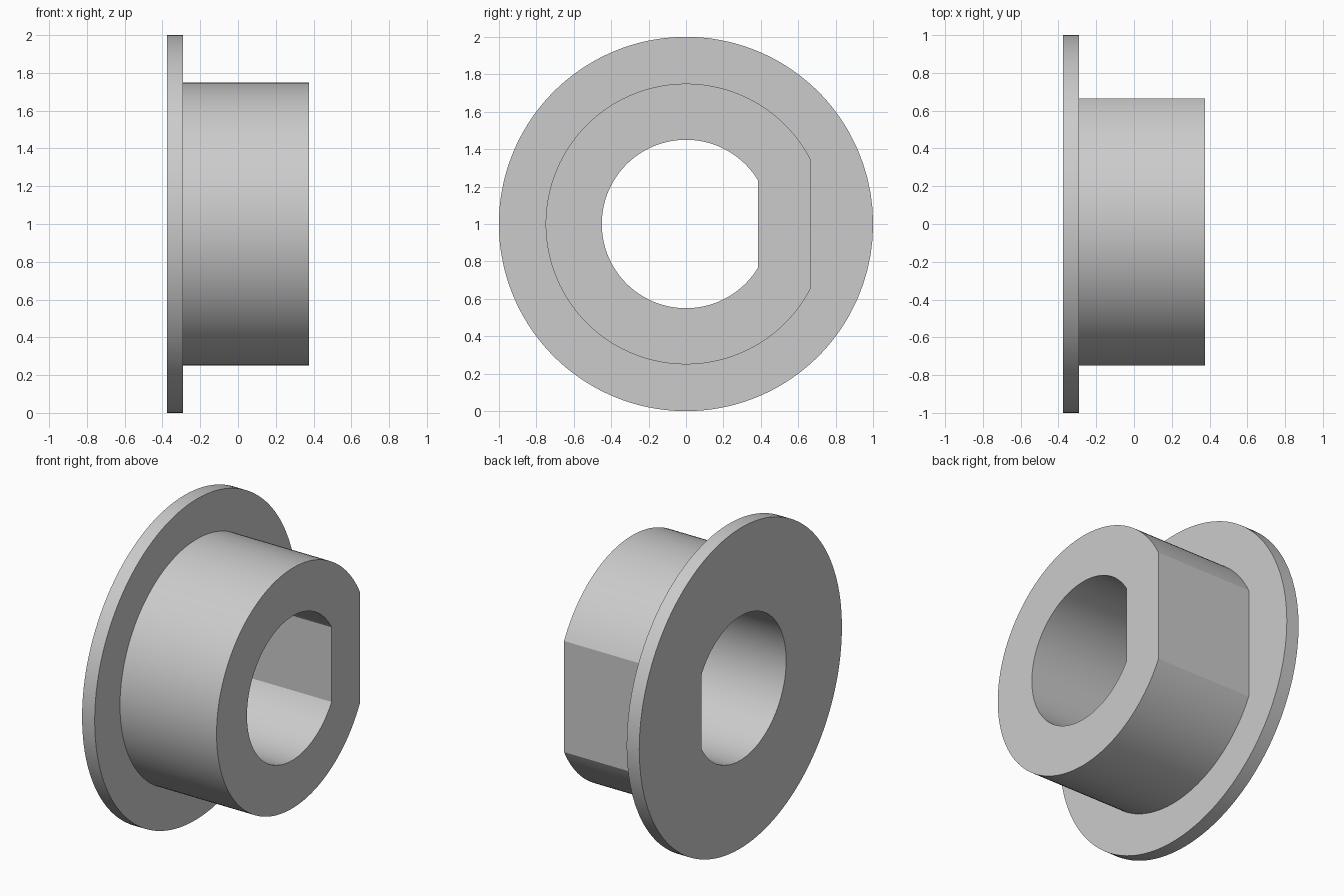
import bpy
import bmesh
from math import acos, cos, sin, pi, radians

if "Cube" in bpy.data.objects:
    bpy.data.objects.remove(bpy.data.objects["Cube"], do_unlink=True)

ARC, FLAT = 120, 12           # segments on the arc and on the flat side
BACK, STEP, FRONT = -0.377, -0.29, 0.377


def outline(radius, flat=None):
    """Circle in the y-z plane, cut straight at y = flat when given."""
    a = acos(flat / radius) if flat else 0.5
    pts = []
    for i in range(ARC):
        t = a + (2 * pi - 2 * a) * i / ARC
        pts.append((radius * cos(t), radius * sin(t)))
    for i in range(FLAT):
        s = -1 + 2 * i / FLAT
        if flat:
            pts.append((flat, radius * sin(a) * s))
        else:
            pts.append((radius * cos(a * s), radius * sin(a * s)))
    return pts


# Flat-sided bore, flat-sided barrel and round flange
bore = outline(0.45, 0.385)
barrel = outline(0.75, 0.665)
flange = outline(1.0)

# Sweep through the section: bore, flange back, rim, shoulder, barrel, end face
section = [(bore, BACK), (flange, BACK), (flange, STEP),
           (barrel, STEP), (barrel, FRONT), (bore, FRONT)]

bm = bmesh.new()
rings = [[bm.verts.new((x, y, z + 1)) for y, z in pts] for pts, x in section]
count = ARC + FLAT
for k, ring in enumerate(rings):
    following = rings[(k + 1) % len(rings)]
    for i in range(count):
        j = (i + 1) % count
        bm.faces.new((ring[i], ring[j], following[j], following[i]))
bmesh.ops.recalc_face_normals(bm, faces=bm.faces)

mesh = bpy.data.meshes.new("flanged_bushing")
bm.to_mesh(mesh)
bm.free()
bushing = bpy.data.objects.new("flanged_bushing", mesh)
bpy.context.collection.objects.link(bushing)

# Plain grey material
grey = bpy.data.materials.new("light_grey")
grey.use_nodes = True
colour = (0.6, 0.6, 0.6, 1)
grey.diffuse_color = colour
grey.node_tree.nodes["Principled BSDF"].inputs["Base Color"].default_value = colour
mesh.materials.append(grey)

# Smooth round walls, crisp edges
bpy.ops.object.select_all(action="DESELECT")
bushing.select_set(True)
bpy.context.view_layer.objects.active = bushing
bpy.ops.object.shade_smooth_by_angle(angle=radians(20))
